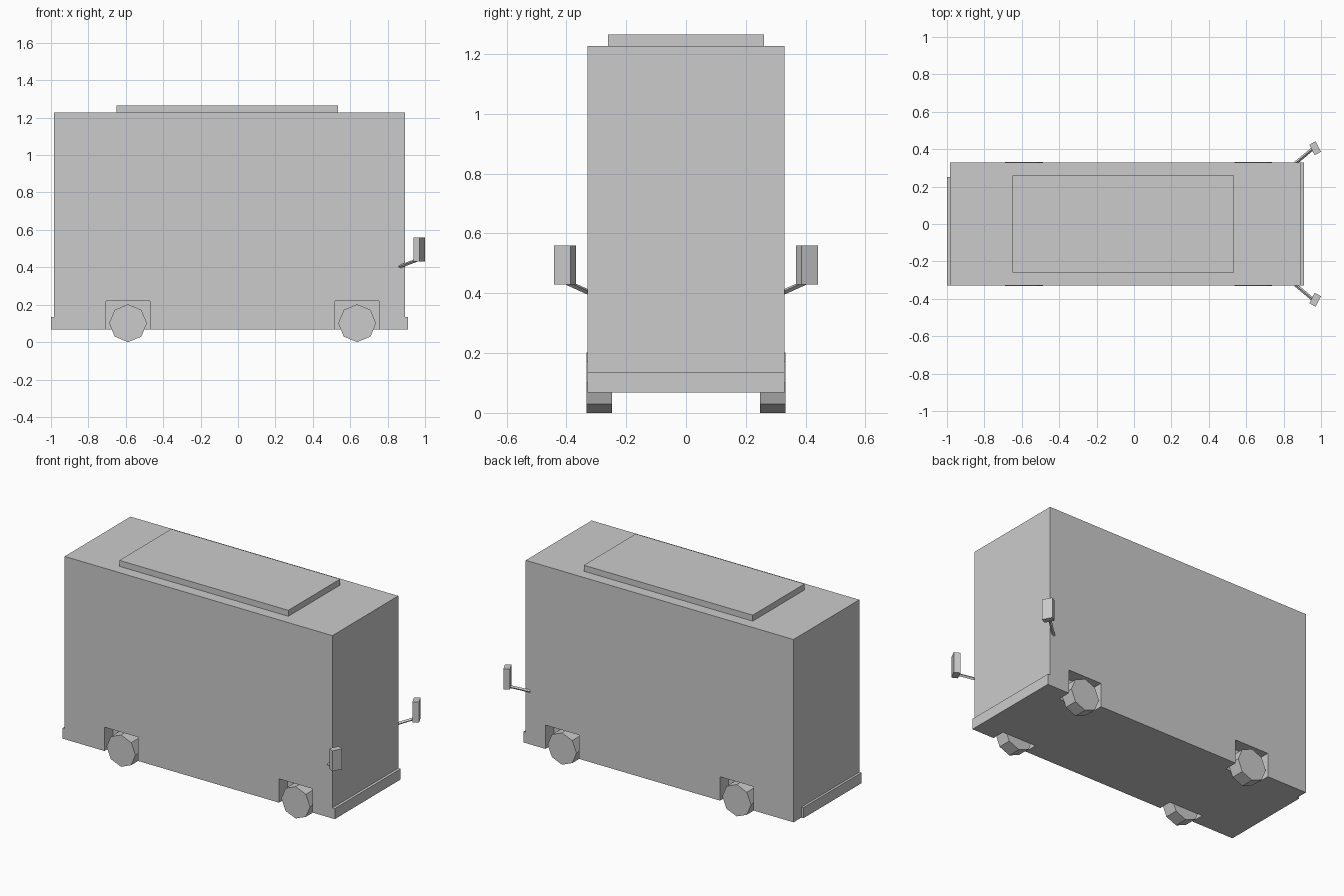
import bpy, bmesh
from mathutils import Vector, Matrix
from math import pi

if "Cube" in bpy.data.objects:
    bpy.data.objects.remove(bpy.data.objects["Cube"])


def mesh_object(name, bm):
    bmesh.ops.recalc_face_normals(bm, faces=bm.faces)
    me = bpy.data.meshes.new(name)
    bm.to_mesh(me)
    bm.free()
    ob = bpy.data.objects.new(name, me)
    bpy.context.collection.objects.link(ob)
    return ob


def box(name, lo, hi):
    lo, hi = Vector(lo), Vector(hi)
    bm = bmesh.new()
    bmesh.ops.create_cube(bm, size=1, matrix=Matrix.Translation((lo + hi) / 2)
                          @ Matrix.Diagonal((*(hi - lo), 1)))
    return mesh_object(name, bm)


def prism(name, outline, z0, z1):
    bm = bmesh.new()
    face = bm.faces.new([bm.verts.new((x, y, z0)) for x, y in outline])
    new = bmesh.ops.extrude_face_region(bm, geom=[face])["geom"]
    bmesh.ops.translate(bm, vec=(0, 0, z1 - z0),
                        verts=[v for v in new if isinstance(v, bmesh.types.BMVert)])
    return mesh_object(name, bm)


def rod(name, a, b, radius):
    a, b = Vector(a), Vector(b)
    rot = (b - a).to_track_quat('Z', 'Y').to_matrix().to_4x4()
    bm = bmesh.new()
    bmesh.ops.create_cone(bm, cap_ends=True, segments=4, radius1=radius, radius2=radius,
                          depth=(b - a).length,
                          matrix=Matrix.Translation((a + b) / 2) @ rot)
    return mesh_object(name, bm)


# Body, bumpers and roof panel
body = box("body", (-0.985, -0.33, 0.068), (0.893, 0.33, 1.227))
box("front_bumper", (0.893, -0.33, 0.068), (0.91, 0.33, 0.135))
box("rear_bumper", (-1.0, -0.33, 0.068), (-0.985, 0.252, 0.135))
box("roof_panel", (-0.65, -0.26, 1.227), (0.535, 0.26, 1.265))

for side, s in (("left", 1), ("right", -1)):
    for end, x in (("rear", -0.588), ("front", 0.637)):
        # Wheel arch cut into the body
        ya, yb = sorted((s * 0.245, s * 0.4))
        cutter = box(f"{end}_{side}_arch_cutter", (x - 0.118, ya, 0.0), (x + 0.118, yb, 0.219))
        cutter.hide_render = True
        cutter.hide_set(True)
        cut = body.modifiers.new(cutter.name, 'BOOLEAN')
        cut.operation, cut.solver, cut.object = 'DIFFERENCE', 'EXACT', cutter

        # Eight-sided wheel, corner down
        bm = bmesh.new()
        bmesh.ops.create_cone(bm, cap_ends=True, segments=8, radius1=0.101, radius2=0.101,
                              depth=0.084,
                              matrix=Matrix.Translation((x, s * 0.29, 0.101))
                              @ Matrix.Rotation(pi / 2, 4, 'X'))
        mesh_object(f"{end}_{side}_wheel", bm)

    # Wing mirror on an angled arm
    corners = [(0.938, 0.424), (0.971, 0.442), (1.0, 0.386), (0.966, 0.368)]
    prism(f"{side}_mirror", [(x, s * y) for x, y in corners], 0.43, 0.56)
    rod(f"{side}_mirror_arm", (0.863, s * 0.325, 0.403), (0.955, s * 0.402, 0.438), 0.009)
